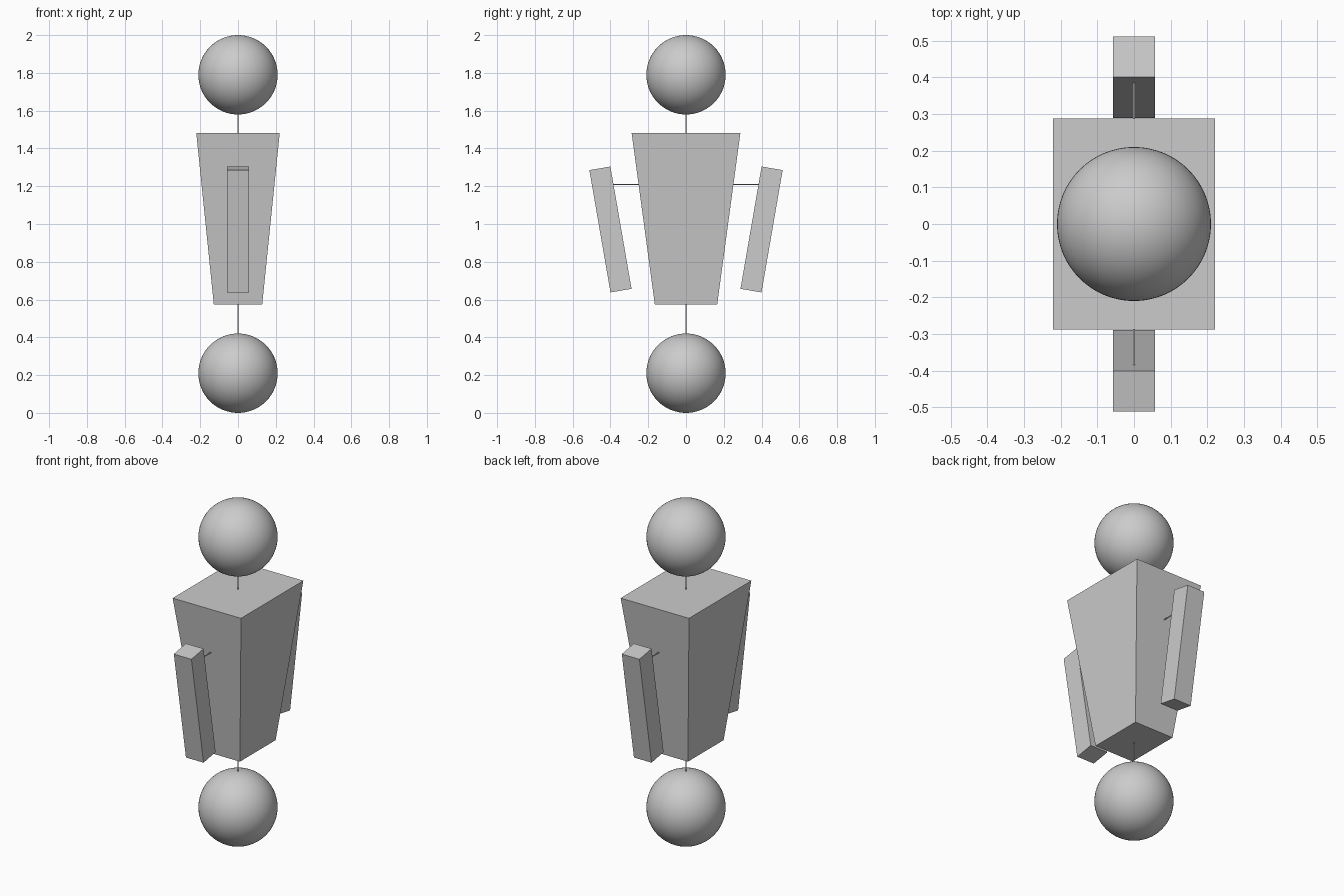
import bpy, bmesh
from math import radians
from mathutils import Vector

if "Cube" in bpy.data.objects:
    bpy.data.objects.remove(bpy.data.objects["Cube"])


def ball(name, z):
    bpy.ops.mesh.primitive_uv_sphere_add(segments=64, ring_count=32, radius=0.21, location=(0, 0, z))
    obj = bpy.context.object
    obj.name = name
    bpy.ops.object.shade_smooth()


def rod(name, a, b, radius=0.003):
    a, b = Vector(a), Vector(b)
    bpy.ops.mesh.primitive_cylinder_add(vertices=12, radius=radius, depth=(b - a).length,
                                        location=(a + b) / 2)
    obj = bpy.context.object
    obj.name = name
    obj.rotation_euler = (b - a).to_track_quat('Z', 'Y').to_euler()
    bpy.ops.object.shade_smooth_by_angle(angle=radians(40))


# Head and base balls
ball("head", 1.79)
ball("base_ball", 0.21)

# Torso: box tapering towards the bottom
Z0, Z1 = 0.573, 1.483
bm = bmesh.new()
bmesh.ops.create_cube(bm, size=2)
for v in bm.verts:
    hx, hy, z = (0.221, 0.288, Z1) if v.co.z > 0 else (0.128, 0.165, Z0)
    v.co = (v.co.x * hx, v.co.y * hy, z)
mesh = bpy.data.meshes.new("torso")
bm.to_mesh(mesh)
bm.free()
bpy.context.collection.objects.link(bpy.data.objects.new("torso", mesh))

# Neck and waist pins
rod("neck_pin", (0, 0, Z1), (0, 0, 1.59))
rod("waist_pin", (0, 0, 0.41), (0, 0, Z0))

# Slanted arms with shoulder pins
for side, s in (("left", 1), ("right", -1)):
    bpy.ops.mesh.primitive_cube_add(size=1, location=(0, s * 0.4, 0.971),
                                    rotation=(radians(-9.8 * s), 0, 0))
    arm = bpy.context.object
    arm.name = side + "_arm"
    arm.scale = (0.114, 0.113, 0.657)
    rod(side + "_shoulder_pin", (0, s * 0.248, 1.21), (0, s * 0.388, 1.21))
